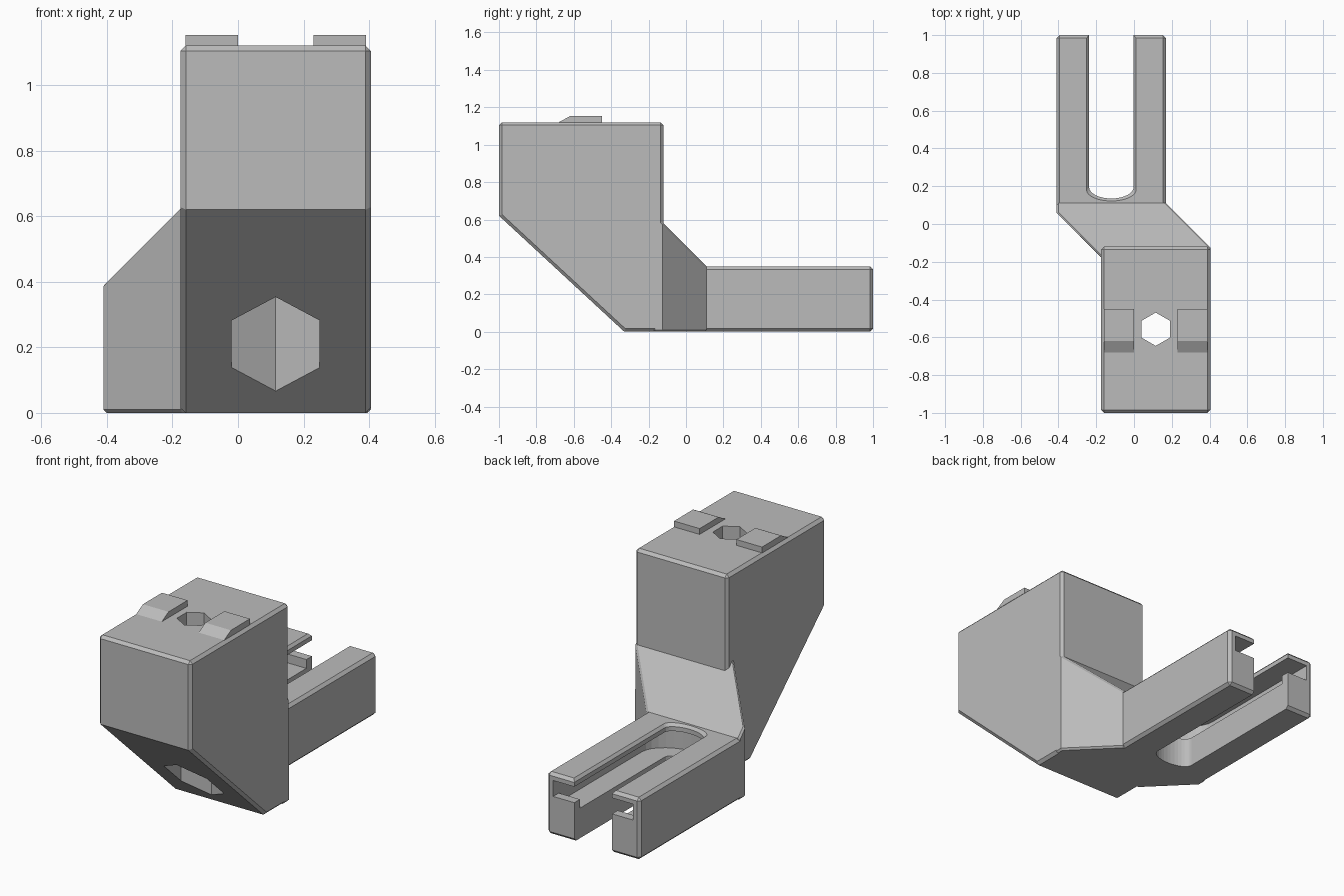
import bpy, bmesh, math
from mathutils import Vector

cube = bpy.data.objects.get("Cube")
if cube:
    bpy.data.objects.remove(cube, do_unlink=True)

GREY = (0.5, 0.5, 0.5, 1)
CHAMFER = 0.016
mat = bpy.data.materials.new("plain grey")
mat.use_nodes = True
mat.diffuse_color = GREY
mat.node_tree.nodes["Principled BSDF"].inputs["Base Color"].default_value = GREY


def prism(name, outline, shift, chamfer=0.0, edit=None):
    """Extrude a closed outline along shift; chamfer only its square edges."""
    bm = bmesh.new()
    base = bm.faces.new([bm.verts.new(p) for p in outline])
    ext = bmesh.ops.extrude_face_region(bm, geom=[base], use_keep_orig=True)
    top = [v for v in ext["geom"] if isinstance(v, bmesh.types.BMVert)]
    for v in top:
        v.co += Vector(shift)
    if edit:
        edit(top)
    bmesh.ops.recalc_face_normals(bm, faces=bm.faces)
    if chamfer:
        sharp = [e for e in bm.edges if e.calc_face_angle(0) > 1.0]
        bmesh.ops.bevel(bm, geom=sharp, offset=chamfer, segments=1,
                        affect='EDGES', clamp_overlap=True)
    mesh = bpy.data.meshes.new(name)
    bm.to_mesh(mesh)
    bm.free()
    mesh.materials.append(mat)
    obj = bpy.data.objects.new(name, mesh)
    bpy.context.collection.objects.link(obj)
    return obj


def combine(target, tool, operation):
    """Boolean the tool into the target, then drop the tool."""
    tool.hide_render = True
    mod = target.modifiers.new(operation.lower(), 'BOOLEAN')
    mod.object, mod.operation, mod.solver = tool, operation, 'EXACT'
    bpy.context.view_layer.objects.active = target
    bpy.ops.object.modifier_apply(modifier=mod.name)
    bpy.data.objects.remove(tool, do_unlink=True)


def box(name, x0, x1, y0, y1, z0, z1, chamfer=0.0):
    return prism(name, [(x0, y0, z0), (x1, y0, z0), (x1, y1, z0), (x0, y1, z0)],
                 (0, 0, z1 - z0), chamfer)


def slot(name, half, y_end, depth, y_open, z0, z1, edit=None):
    """Slot along y with an elliptical closed end and an open far end."""
    arc = [(SLOT_X + half * math.cos(a), y_end + depth - depth * math.sin(a), z0)
           for a in (math.pi * i / 16 for i in range(17))]
    ends = [(SLOT_X - half, y_open, z0), (SLOT_X + half, y_open, z0)]
    return prism(name, arc + ends, (0, 0, z1 - z0), edit=edit)


def hex_shaft(name, radius, z0, z1):
    ring = [(0.115 + radius * math.sin(i * math.pi / 3),
             -0.557 + radius * math.cos(i * math.pi / 3), z0) for i in range(6)]
    return prism(name, ring, (0, 0, z1 - z0))


SLOT_X = -0.12

# Tall block with a sloped underside
side = [(-1, 1.12), (-0.12, 1.12), (-0.12, 0), (-0.33, 0), (-1, 0.62)]
body = prism("bracket_body", [(-0.175, y, z) for y, z in side], (0.58, 0, 0), CHAMFER)


# Offset neck, its top falling at 45 degrees toward the fork
def slope_top(verts):
    for v in verts:
        v.co.z = 0.46 - v.co.y


plan = [(-0.41, 0.06), (-0.41, 0.11), (0.17, 0.11),
        (0.405, -0.125), (0.405, -0.175), (-0.175, -0.175)]
neck = prism("neck", [(x, y, 0) for x, y in plan], (0, 0, 0.4), 0.01, slope_top)
combine(body, neck, 'UNION')

# Fork block
combine(body, box("fork", -0.41, 0.17, 0.07, 1, 0, 0.35, CHAMFER), 'UNION')


# Through slot, with a chamfered rim at the top
def flare(verts):
    for v in verts:
        v.co.x = SLOT_X + (v.co.x - SLOT_X) * 1.13
        v.co.y -= 0.015


combine(body, slot("through_slot", 0.118, 0.135, 0.06, 1.1, -0.1, 0.45), 'DIFFERENCE')
combine(body, slot("slot_rim", 0.118, 0.135, 0.06, 1.1, 0.335, 0.352, flare), 'DIFFERENCE')

# Wider channel inside the fork, and its shallower mouth that leaves a stop lip
combine(body, slot("channel", 0.25, 0.05, 0.16, 0.95, 0.17, 0.31), 'DIFFERENCE')
combine(body, box("mouth", SLOT_X - 0.25, SLOT_X + 0.25, 0.9, 1.1, 0.22, 0.31), 'DIFFERENCE')

# Hexagonal pocket from below and a smaller hole through the top
combine(body, hex_shaft("pocket", 0.155, -0.1, 0.97), 'DIFFERENCE')
combine(body, hex_shaft("top_hole", 0.088, 0.9, 1.3), 'DIFFERENCE')

# Ramped locating tabs on top
ramp = [(-0.68, 1.115), (-0.68, 1.12), (-0.62, 1.153), (-0.45, 1.153), (-0.45, 1.115)]
for name, x, width in (("right_tab", -0.16, 0.16), ("left_tab", 0.23, 0.16)):
    prism(name, [(x, y, z) for y, z in ramp], (width, 0, 0))
